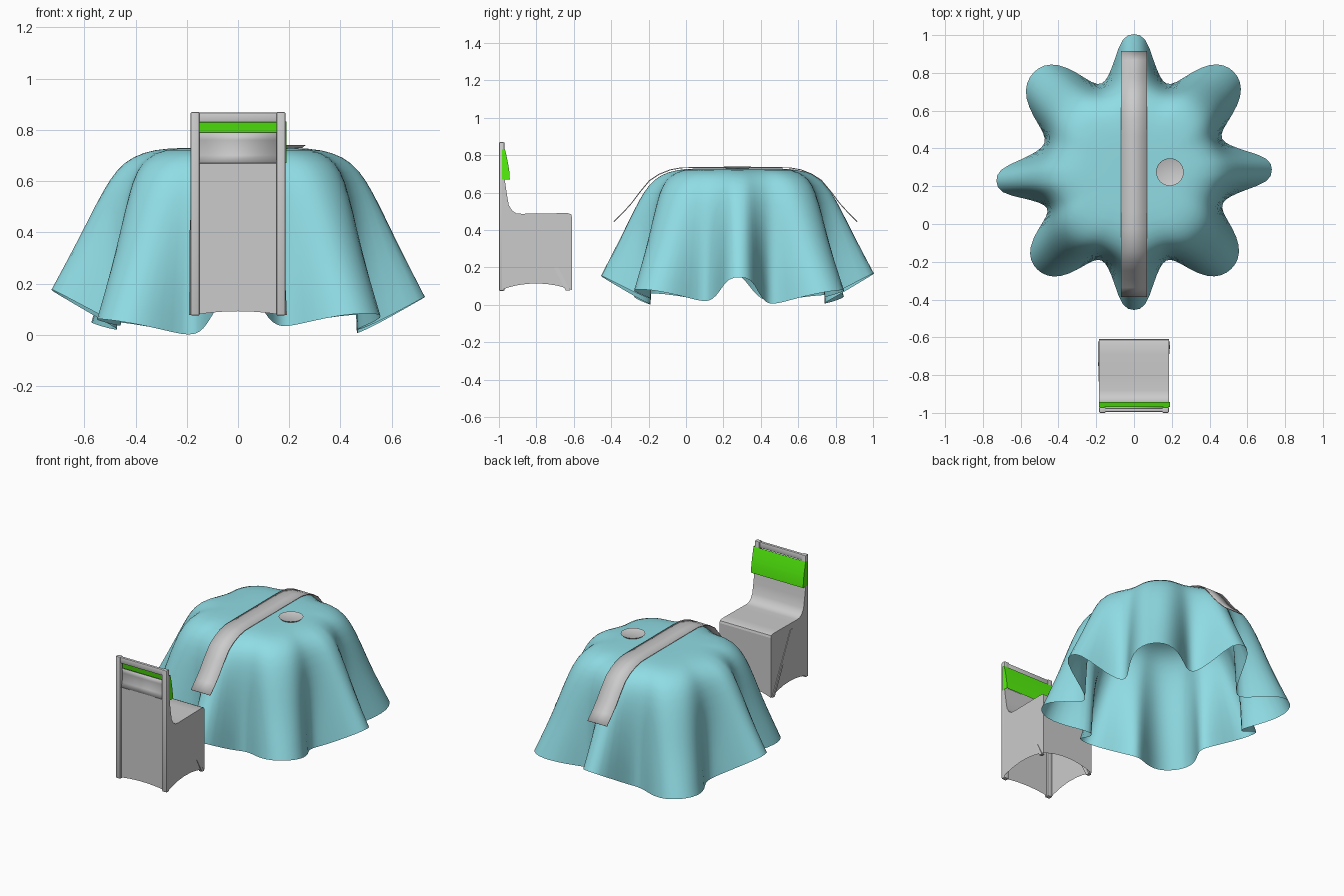
import bpy, bmesh, math

if "Cube" in bpy.data.objects:
    bpy.data.objects.remove(bpy.data.objects["Cube"])

def material(name, rgb):
    m = bpy.data.materials.new(name)
    m.diffuse_color = (*rgb, 1)
    m.use_nodes = True
    m.node_tree.nodes["Principled BSDF"].inputs["Base Color"].default_value = m.diffuse_color
    return m

def finish(name, bm, mat=None, angle=40):
    bmesh.ops.recalc_face_normals(bm, faces=bm.faces[:])
    me = bpy.data.meshes.new(name)
    bm.to_mesh(me)
    bm.free()
    ob = bpy.data.objects.new(name, me)
    bpy.context.collection.objects.link(ob)
    if mat:
        me.materials.append(mat)
    bpy.ops.object.select_all(action='DESELECT')
    bpy.context.view_layer.objects.active = ob
    ob.select_set(True)
    bpy.ops.object.shade_smooth_by_angle(angle=math.radians(angle))
    return ob

def sheet(name, rows, mat=None, closed=False, thick=0.0, angle=40):
    """Grid surface through rows of points."""
    bm = bmesh.new()
    g = [[bm.verts.new(p) for p in r] for r in rows]
    pairs = list(zip(g, g[1:])) + ([(g[-1], g[0])] if closed else [])
    for a, b in pairs:
        for i in range(len(a) - 1):
            bm.faces.new((a[i], a[i + 1], b[i + 1], b[i]))
    bmesh.ops.remove_doubles(bm, verts=bm.verts[:], dist=1e-5)
    ob = finish(name, bm, mat, angle)
    if thick:
        s = ob.modifiers.new("thickness", 'SOLIDIFY')
        s.thickness, s.offset = thick, 0
    return ob

def box(name, x0, x1, y0, y1, z0, z1, bevel=0.006):
    bm = bmesh.new()
    bmesh.ops.create_cube(bm, size=1)
    for v in bm.verts:
        v.co = ((x0 + x1) / 2 + v.co.x * (x1 - x0),
                (y0 + y1) / 2 + v.co.y * (y1 - y0),
                (z0 + z1) / 2 + v.co.z * (z1 - z0))
    bmesh.ops.bevel(bm, geom=bm.edges[:], offset=bevel, segments=2,
                    profile=0.5, affect='EDGES')
    return finish(name, bm)

teal = material("teal_cloth", (0.28, 0.72, 0.78))
green = material("green_sash", (0.09, 0.9, 0.004))

# Tablecloth: fold profiles (radius, height) blended around eight lobes
CY = 0.275
side_lobe = [(0, .73), (.15, .73), (.28, .729), (.37, .713), (.445, .675),
             (.50, .61), (.555, .51), (.61, .40), (.67, .285), (.735, .165)]
corner_lobe = [(0, .73), (.15, .73), (.30, .729), (.39, .715), (.465, .675),
               (.52, .60), (.575, .47), (.63, .32), (.69, .185), (.742, .07)]
valley = [(0, .73), (.15, .73), (.28, .729), (.355, .712), (.415, .672),
          (.452, .60), (.470, .47), (.475, .32), (.478, .17), (.480, .015)]
side_w = [1, .95, .46, .17, .04]
corner_w = [1, .96, .80, .48, .13]
rows = []
for deg in range(0, 360, 5):
    off = abs((deg + 45) % 90 - 45)
    a = math.radians(deg)
    if off < 22.5:
        w, lobe = side_w[off // 5], side_lobe
    else:
        w, lobe = corner_w[(45 - off) // 5], corner_lobe
        w *= 1 + .06 * math.sin(a)
    drop = 1 + .028 * math.cos(3 * (a + math.radians(112)))
    skew = math.radians(2.5 - 1.5 * math.cos(a)) * math.cos(a) ** 8
    row = []
    for (r0, z0), (r1, z1) in zip(valley, lobe):
        r, z = r0 + (r1 - r0) * w, z0 + (z1 - z0) * w
        row.append((r * math.cos(a + skew), CY + r * math.sin(a + skew),
                    .73 - (.73 - z) * drop))
    rows.append(row)
low = min(p[2] for r in rows for p in r)
rows = [[(x, y, z - low * (.73 - z) / .73) for x, y, z in r] for r in rows]
cloth = sheet("tablecloth", rows, teal, closed=True, angle=80)
soften = cloth.modifiers.new("soften", 'SUBSURF')
soften.levels = soften.render_levels = 1

# Table runner draped front to back
half = [(0, .734), (.2, .734), (.29, .733), (.35, .722), (.41, .698),
        (.46, .665), (.51, .605), (.555, .545), (.60, .495), (.65, .445)]
path = [(-r, z) for r, z in reversed(half)] + half[1:]
sheet("table_runner", [[(x, CY - .01 + r, z) for r, z in path]
                       for x in (-.07, .07)], thick=.005)

# Plate with a shallow dished top
bm = bmesh.new()
bmesh.ops.create_cone(bm, cap_ends=True, segments=32, radius1=.062,
                      radius2=.073, depth=.010)
top = max(bm.faces, key=lambda f: f.calc_center_median().z)
bmesh.ops.inset_region(bm, faces=[top], thickness=.006, depth=-.003)
for v in bm.verts:
    v.co.x += .19
    v.co.y += CY
    v.co.z += .735
finish("plate", bm)

# Chair cover: seat profile (y, z) from front edge up to the backrest
seat = [(-.61, .47), (-.614, .484), (-.63, .49), (-.69, .49), (-.75, .489),
        (-.82, .488), (-.88, .487), (-.908, .490), (-.93, .505),
        (-.948, .535), (-.959, .60), (-.972, .69)]
W = .185

def arch(t, rise):
    return .08 + rise * (1 - t * t)

sheet("seat_cover", [[(x, y, z) for y, z in seat] for x in (-W, W)])
for s, side in ((-1, "left"), (1, "right")):
    sheet(side + "_side_panel",
          [[(s * W, y, z), (s * W, y, arch((y + .8) / .19, .035) if y > -.98 else .08)]
           for y, z in seat + [(-.985, .69)]])
xs = [-1 + i / 5 for i in range(11)]
sheet("front_panel", [[(t * W, -.61, .47), (t * W, -.61, arch(t, .035))] for t in xs])
sheet("back_panel", [[(t * .155, -.985, .67), (t * .155, -.985, arch(t, .012))]
                     for t in xs])

# Backrest: posts, top rail and curved slat
for s, side in ((-1, "left"), (1, "right")):
    x0, x1 = sorted((s * .15, s * W))
    box(side + "_back_post", x0, x1, -1, -.97, .075, .87)
box("top_rail", -.155, .155, -.995, -.975, .828, .868)
slat = [(-.987, .67), (-.978, .70), (-.973, .73), (-.973, .76), (-.977, .79)]
sheet("back_slat", [[(x, y, z) for y, z in slat] for x in (-.155, .155)], thick=.006)

# Green sash over the front and sides of the backrest
front = [(-.968, .832), (-.958, .79), (-.950, .75), (-.944, .71), (-.942, .67)]
rim = [(-.186, None), (-.186, 0), (.190, 0), (.190, None)]
sheet("green_sash", [[(x, -.985 if d is None else y, z) for y, z in front]
                     for x, d in rim], green)

# Slanted front legs showing through the cover sides
for s, side in ((-1, "left"), (1, "right")):
    bm = bmesh.new()
    bmesh.ops.create_cube(bm, size=1)
    for v in bm.verts:
        t = v.co.z + .5
        outer = .191 - (.018 * t if s > 0 else .003 * t)
        v.co = (s * (outer - .01) + v.co.x * .02,
                -.632 - .19 * t + v.co.y * .022, .078 + .37 * t)
    finish(side + "_slanted_leg", bm)
